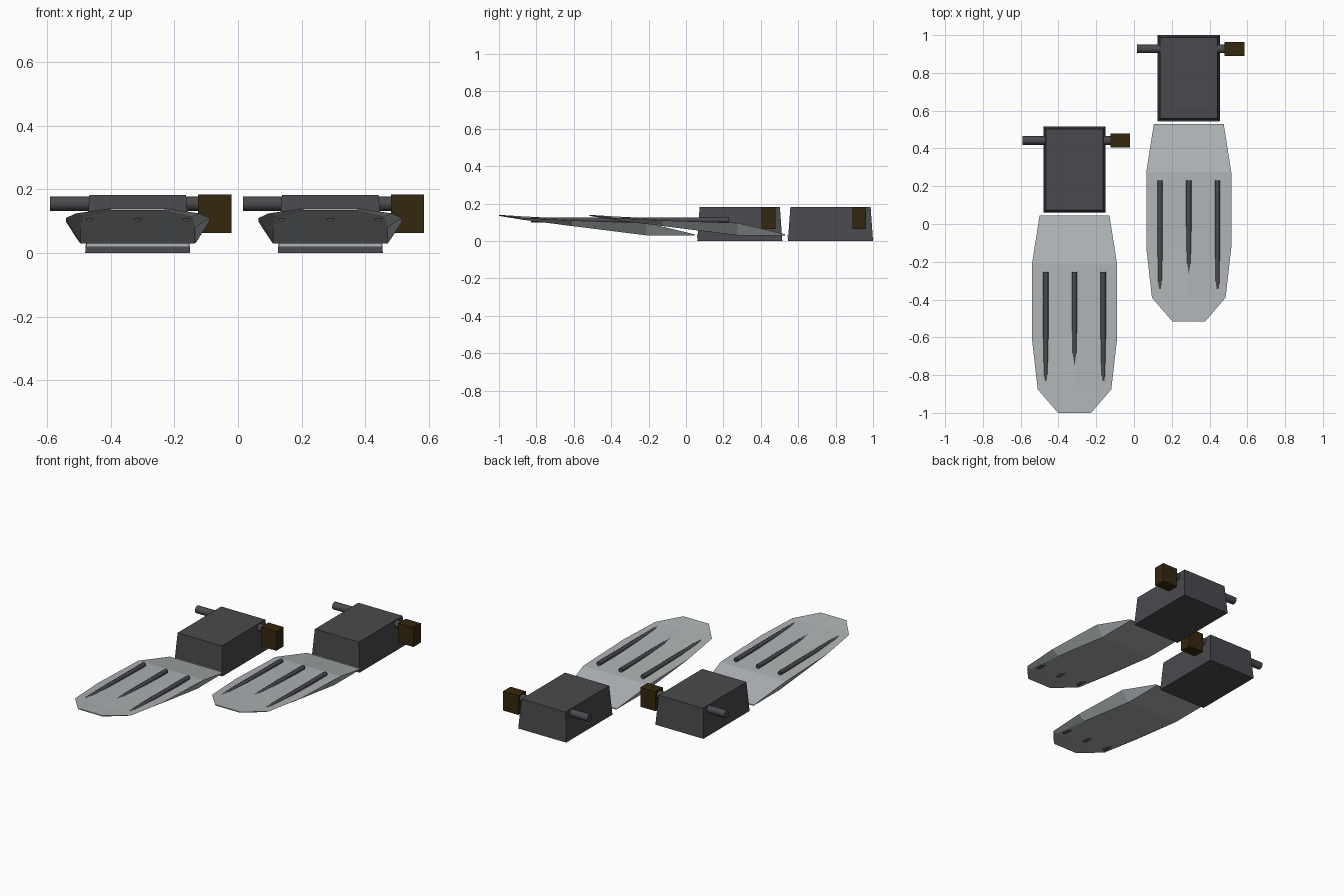
import bpy, bmesh, math
from mathutils import Matrix

if "Cube" in bpy.data.objects:
    bpy.data.objects.remove(bpy.data.objects["Cube"])


def material(name, rgb):
    m = bpy.data.materials.new(name)
    m.diffuse_color = (*rgb, 1)
    m.use_nodes = True
    m.node_tree.nodes["Principled BSDF"].inputs["Base Color"].default_value = m.diffuse_color
    return m


RUBBER = material("dark rubber", (0.068, 0.066, 0.075))
BLADE = material("pale grey blade", (0.42, 0.45, 0.46))
BUCKLE = material("dark brown", (0.036, 0.02, 0.004))


def finish(bm, name, mat):
    bmesh.ops.recalc_face_normals(bm, faces=bm.faces)
    me = bpy.data.meshes.new(name)
    bm.to_mesh(me)
    bm.free()
    me.materials.append(mat)
    ob = bpy.data.objects.new(name, me)
    bpy.context.collection.objects.link(ob)
    return ob


def box(name, mat, x0, x1, y0, y1, z0, z1, inset=0.0):
    bm = bmesh.new()
    bmesh.ops.create_cube(bm, size=1)
    for v in bm.verts:
        top = v.co.z > 0
        i = inset if top else 0
        v.co = (x1 - i if v.co.x > 0 else x0 + i,
                y1 - i if v.co.y > 0 else y0 + i, z1 if top else z0)
    return finish(bm, name, mat)


def rod(name, mat, a, b, r, axis, sides):
    # rod along x or y between points a and b
    bm = bmesh.new()
    rot = Matrix.Rotation(math.pi / 2, 4, 'Y' if axis == 'x' else 'X')
    length = math.dist(a, b)
    mid = [(p + q) / 2 for p, q in zip(a, b)]
    bmesh.ops.create_cone(bm, cap_ends=True, segments=sides, radius1=r, radius2=r,
                          depth=length, matrix=Matrix.Translation(mid) @ rot)
    ob = finish(bm, name, mat)
    for p in ob.data.polygons:
        p.use_smooth = len(p.vertices) == 4
    return ob


def blade(name, cx, dy):
    # rows: y, edge half width, top height, underside half width, underside height
    rows = [(0.045, .185, .036, .180, .030), (-.21, .225, .097, .180, .030),
            (-.61, .225, .110, .180, .080), (-.875, .195, .124, .170, .114),
            (-1.0, .0875, .140, .083, .134)]
    bm = bmesh.new()
    rings = []
    for y, we, zt, wb, zb in rows:
        crown = 0.008 if -0.95 < y < -0.5 else 0
        pts = [(-we, zt), (0, zt + crown), (we, zt), (wb, zb), (-wb, zb)]
        rings.append([bm.verts.new((cx + x, y + dy, z)) for x, z in pts])
    for a, b in zip(rings, rings[1:]):
        for i in range(5):
            j = (i + 1) % 5
            bm.faces.new((a[i], a[j], b[j], b[i]))
    bm.faces.new(rings[0])
    bm.faces.new(rings[-1])
    return finish(bm, name, BLADE)


for side, cx, dy in (("left", -0.315, 0.0), ("right", 0.29, 0.485)):
    blade(side + "_blade", cx, dy)
    # tapered foot pocket with pale toe strip
    box(side + "_foot_pocket", RUBBER, cx - .165, cx + .165, .06 + dy, .515 + dy, 0, .182, .013)
    box(side + "_toe_strip", BLADE, cx - .16, cx + .16, .058 + dy, .064 + dy, .02, .032)
    # stiffening ribs
    for k in (-1, 0, 1):
        x = cx + k * .152
        rod(f"{side}_rib_{k + 2}", RUBBER, (x, -.83 + dy, .112), (x, -.255 + dy, .112), .0135, 'y', 8)
    # heel strap bar and buckle
    rod(side + "_strap_bar", RUBBER, (cx - .275, .442 + dy, .155), (cx + .2, .442 + dy, .155), .023, 'x', 16)
    box(side + "_buckle", BUCKLE, cx + .19, cx + .295, .405 + dy, .478 + dy, .063, .183)
